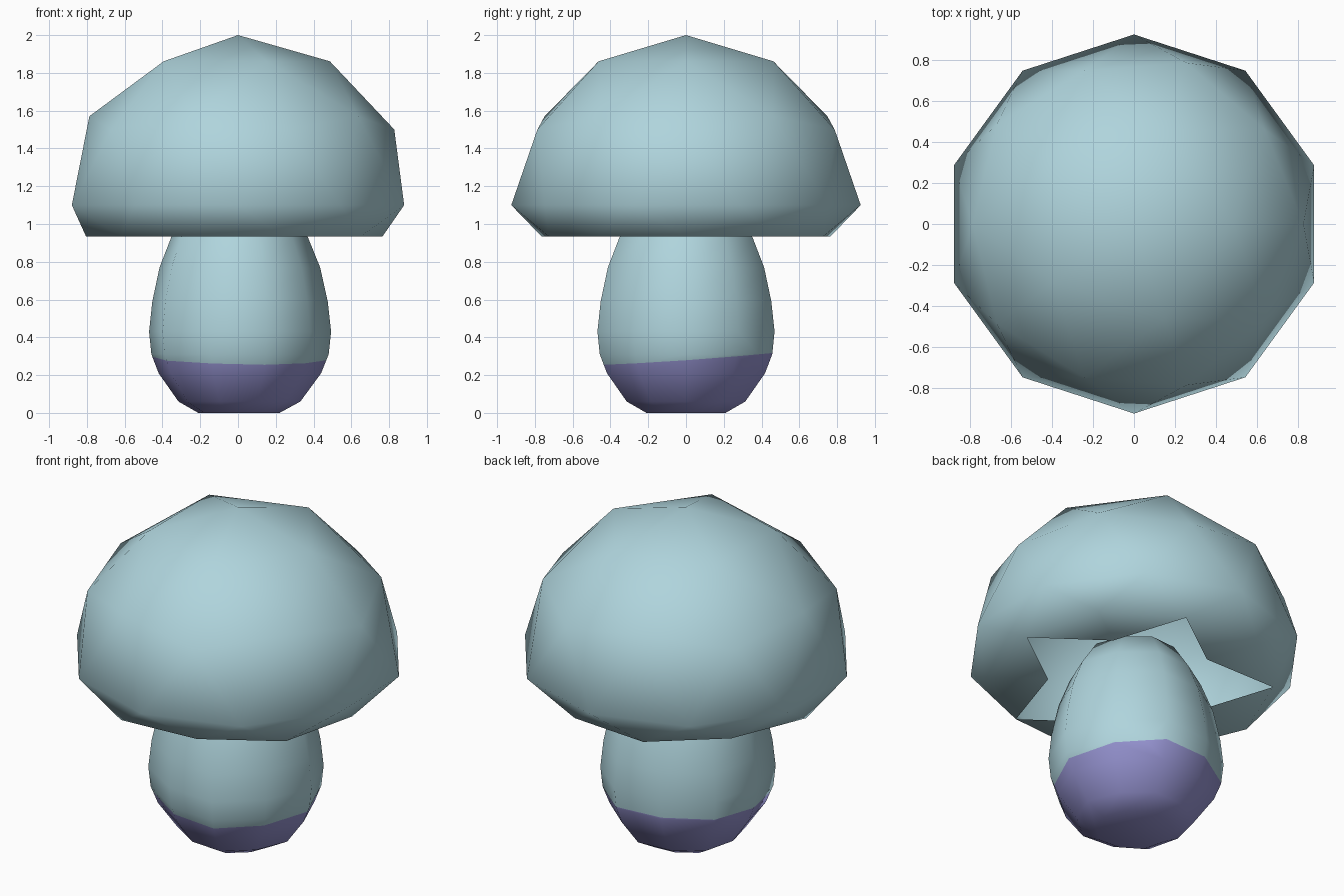
import bpy, bmesh, math
from mathutils import Vector

if "Cube" in bpy.data.objects:
    bpy.data.objects.remove(bpy.data.objects["Cube"])


def material(name, rgb):
    m = bpy.data.materials.new(name)
    m.diffuse_color = (*rgb, 1)
    m.use_nodes = True
    m.node_tree.nodes["Principled BSDF"].inputs["Base Color"].default_value = m.diffuse_color
    return m


PALE = material("pale_blue", (0.43, 0.66, 0.72))
PURPLE = material("soft_purple", (0.30, 0.29, 0.63))


def finish(bm, name, mats):
    for f in bm.faces:
        f.smooth = True
    me = bpy.data.meshes.new(name)
    bm.to_mesh(me)
    bm.free()
    for m in mats:
        me.materials.append(m)
    ob = bpy.data.objects.new(name, me)
    bpy.context.collection.objects.link(ob)
    return ob


# Cap: low-poly ball with a flattened underside, open around the stem
bm = bmesh.new()
bmesh.ops.create_icosphere(bm, subdivisions=2, radius=1)
inner = [f for f in bm.faces if sum(v.co.z < -0.8 for v in f.verts) >= 2]
bmesh.ops.delete(bm, geom=inner, context='FACES')
for v in bm.verts:
    x, y, z = v.co
    if z > -0.1:
        v.co = (0.925 * x, 0.925 * y, 1.10 + 0.895 * z + (0.005 if z > 0.95 else 0))
    else:
        v.co = (0.9 * x, 0.9 * y, 0.935)
finish(bm, "mushroom_cap", [PALE])

# Stem: bulging ten-sided lathe, alternate corners slightly pulled in
profile = [(0.22, 0.0), (0.33, 0.06), (0.44, 0.21), (0.48, 0.31), (0.493, 0.43),
           (0.475, 0.59), (0.435, 0.77), (0.37, 0.93), (0.27, 1.08)]
SIDES = 10
bm = bmesh.new()
rings = []
for r, z in profile:
    ring = []
    for i in range(SIDES):
        a = 2 * math.pi * i / SIDES
        k = r * (0.955 if i % 2 else 1.0)
        ring.append(bm.verts.new((k * math.cos(a), k * math.sin(a), z)))
    rings.append(ring)
for lo, hi in zip(rings, rings[1:]):
    for i in range(SIDES):
        j = (i + 1) % SIDES
        bm.faces.new((lo[i], lo[j], hi[j], hi[i]))
bm.faces.new(rings[0][::-1])
bm.faces.new(rings[-1])

# Purple foot: cut on a gently tilted plane, higher at the back
point, normal = Vector((0, 0, 0.288)), Vector((0.02, -0.07, 1)).normalized()
bmesh.ops.bisect_plane(bm, geom=bm.verts[:] + bm.edges[:] + bm.faces[:],
                       plane_co=point, plane_no=normal)
for f in bm.faces:
    f.material_index = int((f.calc_center_median() - point).dot(normal) < 0)
finish(bm, "mushroom_stem", [PALE, PURPLE])
